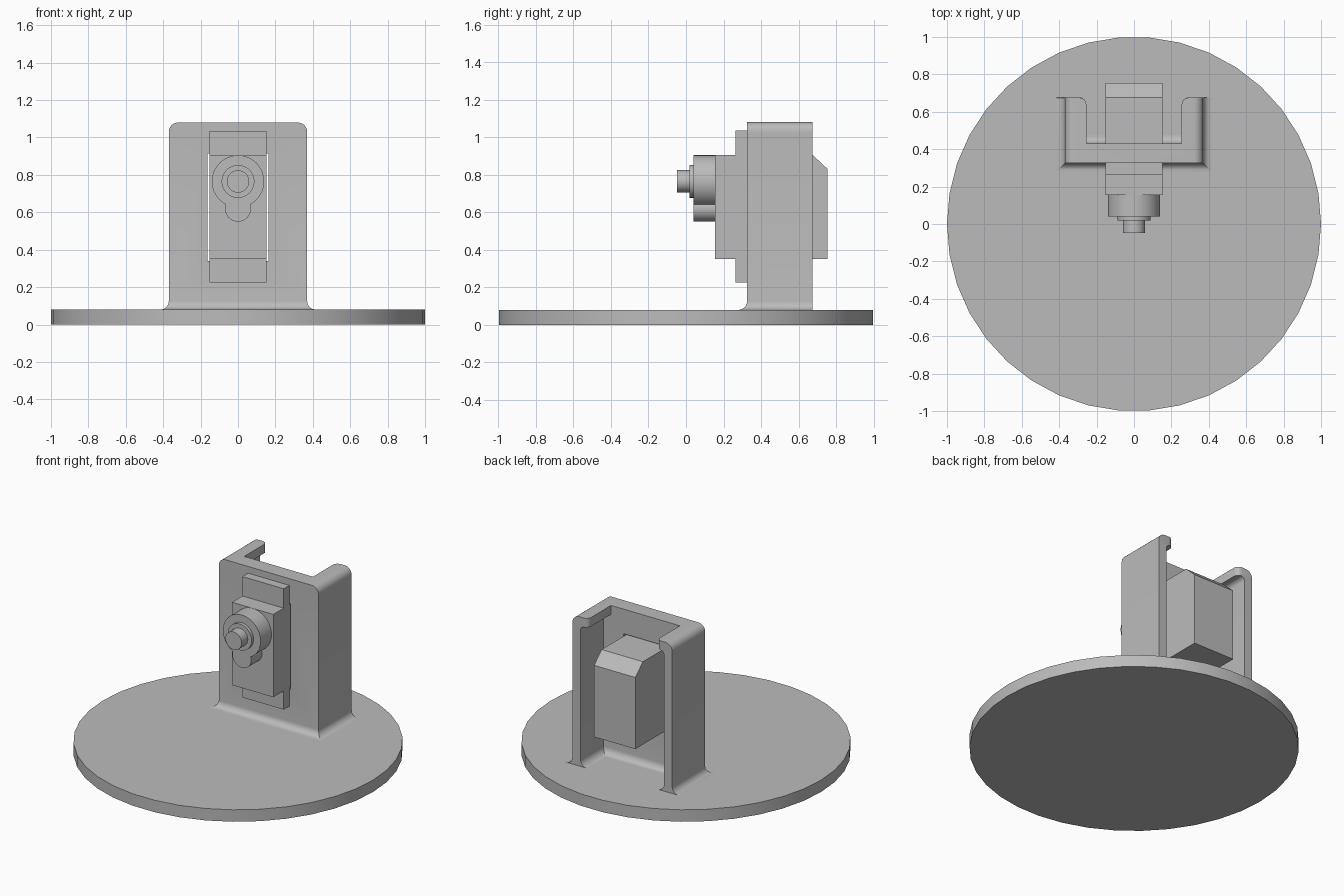
import bpy, bmesh, math
from mathutils import Matrix

cube = bpy.data.objects.get("Cube")
if cube:
    bpy.data.objects.remove(cube, do_unlink=True)

grey = bpy.data.materials.new("plain grey")
grey.use_nodes = True
COLOR = (0.5, 0.5, 0.5, 1)
grey.diffuse_color = COLOR
grey.node_tree.nodes["Principled BSDF"].inputs["Base Color"].default_value = COLOR


def finish(name, bm, smooth=True):
    bmesh.ops.remove_doubles(bm, verts=bm.verts, dist=1e-5)
    bmesh.ops.recalc_face_normals(bm, faces=bm.faces)
    mesh = bpy.data.meshes.new(name)
    bm.to_mesh(mesh)
    bm.free()
    mesh.materials.append(grey)
    obj = bpy.data.objects.new(name, mesh)
    bpy.context.collection.objects.link(obj)
    if smooth:
        shade(obj)
    return obj


def activate(obj):
    bpy.ops.object.select_all(action='DESELECT')
    obj.select_set(True)
    bpy.context.view_layer.objects.active = obj


def shade(obj):
    activate(obj)
    bpy.ops.object.shade_smooth_by_angle(angle=math.radians(30))


def side_prism(name, profile, half_width):
    """Extrude a (y, z) outline across x."""
    bm = bmesh.new()
    face = bm.faces.new([bm.verts.new((-half_width, y, z)) for y, z in profile])
    new = bmesh.ops.extrude_face_region(bm, geom=[face])["geom"]
    bmesh.ops.translate(bm, vec=(2 * half_width, 0, 0),
                        verts=[v for v in new if isinstance(v, bmesh.types.BMVert)])
    return finish(name, bm, False)


def box(name, half_width, y0, y1, z0, z1):
    return side_prism(name, [(y0, z0), (y1, z0), (y1, z1), (y0, z1)], half_width)


def front_cylinder(name, radius, y0, y1, z, sides=32):
    bm = bmesh.new()
    place = Matrix.Translation((0, (y0 + y1) / 2, z)) @ Matrix.Rotation(math.pi / 2, 4, 'X')
    bmesh.ops.create_cone(bm, cap_ends=True, segments=sides, radius1=radius,
                          radius2=radius, depth=y1 - y0, matrix=place)
    return finish(name, bm)


# Round base plate
BASE_TOP = 0.08
bm = bmesh.new()
bmesh.ops.create_cone(bm, cap_ends=True, segments=38, radius1=1, radius2=1, depth=BASE_TOP,
                      matrix=Matrix.Translation((0, 0, BASE_TOP / 2))
                      @ Matrix.Rotation(math.pi / 2, 4, 'Z'))
finish("base_plate", bm)

# Bracket: U-shaped sections stacked upward, with flared foot and inward top lips
OUT, INN, FRONT, WALL, BACK, TOP = 0.37, 0.31, 0.325, 0.43, 0.675, 1.08
FOOT, ROUND, BEND, LIP, LIP_Z = 0.045, 0.05, 0.03, 0.255, 1.02
STEPS = 6
quarter = [i / STEPS * math.pi / 2 for i in range(STEPS + 1)]


def section(z, out=OUT, inn=INN, front=FRONT, wall=WALL, r=0.0):
    arc = [(inn + r * (1 - math.cos(a)), BACK - r * (1 - math.sin(a))) for a in quarter]
    half = [(out, front), (out, BACK)] + arc[::-1] + [(inn, wall)]
    return [(x, y, z) for x, y in half] + [(-x, y, z) for x, y in half[::-1]]


sections = []
for a in quarter:
    d = FOOT * (1 - math.sin(a))
    sections.append(section(BASE_TOP + FOOT * (1 - math.cos(a)),
                            OUT + d, INN - d, FRONT - d, WALL + d))
for a in quarter:
    sections.append(section(LIP_Z - BEND * (1 - math.sin(a)), inn=INN - BEND * (1 - math.cos(a))))
sections.append(section(LIP_Z, inn=LIP, r=0.035))
for a in quarter:
    sections.append(section(TOP - ROUND * (1 - math.sin(a)),
                            out=OUT - ROUND * (1 - math.cos(a)), inn=LIP, r=0.035))

bm = bmesh.new()
rings = [[bm.verts.new(p) for p in s] for s in sections]
for low, high in zip(rings, rings[1:]):
    for i in range(len(low)):
        j = (i + 1) % len(low)
        bm.faces.new((low[i], low[j], high[j], high[i]))
bm.faces.new(rings[0])
bm.faces.new(rings[-1])
bmesh.ops.dissolve_degenerate(bm, dist=1e-5, edges=bm.edges)
bracket = finish("bracket", bm, False)

# Window in the bracket for the motor
cutter = box("window_cutter", 0.163, FRONT - 0.1, WALL + 0.1, 0.34, 0.915)
cutter.hide_render = True
activate(bracket)
mod = bracket.modifiers.new("window", 'BOOLEAN')
mod.operation, mod.object, mod.solver = 'DIFFERENCE', cutter, 'EXACT'
bpy.ops.object.modifier_apply(modifier=mod.name)
bpy.data.objects.remove(cutter, do_unlink=True)
shade(bracket)

# Motor body with chamfered rear top edge, and its mounting tabs
side_prism("motor_body", [(0.155, 0.35), (0.755, 0.35), (0.755, 0.83),
                          (0.675, 0.905), (0.155, 0.905)], 0.153)
box("mounting_tab_upper", 0.153, 0.265, FRONT, 0.905, 1.035)
box("mounting_tab_lower", 0.153, 0.265, FRONT, 0.225, 0.35)

# Gear housing and output shaft
AXIS = 0.765
front_cylinder("gear_housing", 0.14, 0.04, 0.155, AXIS)
front_cylinder("small_gear_housing", 0.07, 0.04, 0.155, 0.62)
front_cylinder("shaft_collar", 0.088, 0.018, 0.04, AXIS)
front_cylinder("output_shaft", 0.06, -0.048, 0.018, AXIS, 24)
